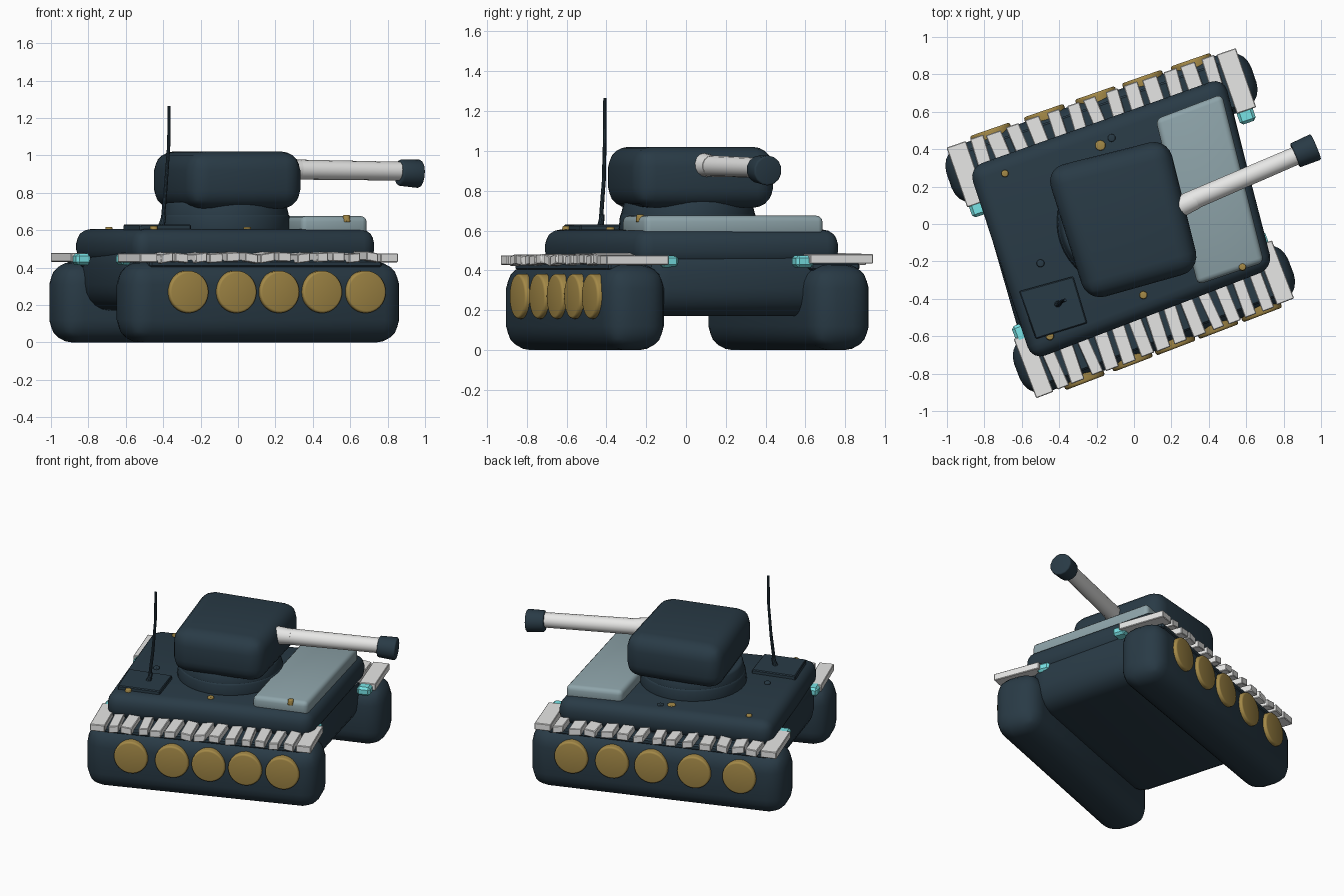
import bpy, bmesh, math, random
from mathutils import Vector, Matrix

random.seed(4)
old = bpy.data.objects.get("Cube")
if old:
    bpy.data.objects.remove(old, do_unlink=True)


def material(name, rgb):
    m = bpy.data.materials.new(name)
    m.use_nodes = True
    m.diffuse_color = (*rgb, 1)
    m.node_tree.nodes["Principled BSDF"].inputs["Base Color"].default_value = (*rgb, 1)
    return m


NAVY = material("dark_navy", (0.022, 0.043, 0.061))
GREY = material("panel_grey", (0.27, 0.37, 0.40))
WHITE = material("off_white", (0.80, 0.80, 0.79))
GOLD = material("gold", (0.37, 0.25, 0.063))
CYAN = material("cyan", (0.19, 0.77, 0.79))


def finish(name, bm, mat, angle=35):
    bmesh.ops.recalc_face_normals(bm, faces=bm.faces)
    me = bpy.data.meshes.new(name)
    bm.to_mesh(me)
    bm.free()
    me.materials.append(mat)
    me.shade_smooth()
    me.set_sharp_from_angle(angle=math.radians(angle))
    ob = bpy.data.objects.new(name, me)
    bpy.context.collection.objects.link(ob)
    return ob


def slab(name, corners, z0, z1, mat, bevel=0.0, segs=4):
    """Extruded footprint with rounded edges."""
    bm = bmesh.new()
    base = bm.faces.new([bm.verts.new((x, y, z0)) for x, y in corners])
    up = bmesh.ops.extrude_face_region(bm, geom=[base])["geom"]
    for v in up:
        if isinstance(v, bmesh.types.BMVert):
            v.co.z = z1
    if bevel:
        bmesh.ops.bevel(bm, geom=bm.edges[:], offset=bevel, segments=segs,
                        profile=0.5, affect='EDGES', clamp_overlap=True)
    return finish(name, bm, mat)


def rod(name, a, b, r0, r1, mat, sides=24, bevel=0.0):
    """Cylinder or cone between two points."""
    a, b = Vector(a), Vector(b)
    d = b - a
    bm = bmesh.new()
    mx = Matrix.Translation((a + b) / 2) @ d.to_track_quat('Z', 'Y').to_matrix().to_4x4()
    bmesh.ops.create_cone(bm, cap_ends=True, segments=sides, radius1=r0, radius2=r1,
                          depth=d.length, matrix=mx)
    if bevel:
        rims = [e for e in bm.edges if any(len(f.verts) > 4 for f in e.link_faces)]
        bmesh.ops.bevel(bm, geom=rims, offset=bevel, segments=3, profile=0.5, affect='EDGES')
    return finish(name, bm, mat)


# Hull: wide deck over a narrower belly, with the raised front panel
slab("deck", [(-0.885, 0.30), (0.48, 0.785), (0.745, -0.235), (-0.545, -0.73)],
     0.42, 0.605, NAVY, 0.075)
slab("lower_hull", [(-0.87, 0.305), (0.49, 0.765), (0.735, -0.215), (-0.585, -0.685)],
     0.17, 0.55, NAVY, 0.14, 5)
slab("front_panel", [(0.115, 0.56), (0.47, 0.695), (0.695, -0.205), (0.34, -0.325)],
     0.57, 0.675, GREY, 0.03, 3)

# Turret on its two-step ring
rod("ring_lower", (-0.065, 0.01, 0.59), (-0.065, 0.01, 0.69), 0.35, 0.34, NAVY, 40, 0.02)
rod("ring_upper", (-0.065, 0.01, 0.67), (-0.065, 0.01, 0.75), 0.34, 0.32, NAVY, 40, 0.015)
slab("turret", [(-0.475, 0.295), (0.18, 0.46), (0.355, -0.245), (-0.25, -0.415)],
     0.715, 1.02, NAVY, 0.10, 5)

# Gun
rod("gun_root", (0.19, 0.07, 0.93), (0.33, 0.13, 0.925), 0.065, 0.052, WHITE, 14)
rod("gun_barrel", (0.25, 0.10, 0.925), (0.90, 0.38, 0.915), 0.054, 0.050, WHITE, 14)
rod("muzzle", (0.86, 0.366, 0.908), (0.973, 0.413, 0.901), 0.070, 0.076, NAVY, 14, 0.01)

# Hatch and bent antenna
slab("hatch", [(-0.615, -0.36), (-0.325, -0.28), (-0.25, -0.53), (-0.525, -0.615)],
     0.59, 0.63, NAVY, 0.006, 1)
rod("antenna_base", (-0.41, -0.43, 0.62), (-0.395, -0.42, 0.68), 0.018, 0.012, NAVY, 10)
path = [(-0.405, -0.43, 0.62), (-0.385, -0.413, 0.85), (-0.37, -0.408, 1.06), (-0.368, -0.408, 1.265)]
for i, (a, b) in enumerate(zip(path, path[1:])):
    rod(f"antenna_{i + 1}", a, b, 0.011 - 0.001 * i, 0.010 - 0.001 * i, NAVY, 10)

# Bolts on the deck
bolts = [(-0.69, 0.27, 0.60, 0.022, GOLD), (0.05, -0.38, 0.60, 0.024, GOLD),
         (-0.45, -0.60, 0.605, 0.024, GOLD), (0.58, -0.23, 0.663, 0.022, GOLD),
         (-0.18, 0.42, 0.595, 0.032, GOLD),
         (-0.50, -0.21, 0.60, 0.024, NAVY), (-0.12, 0.46, 0.595, 0.024, NAVY)]
for i, (x, y, z, r, mat) in enumerate(bolts):
    rod(f"bolt_{i + 1}", (x, y, z - 0.02), (x, y, z + 0.018), r, r * 0.85, mat, 10, 0.005)


def running_gear(side, rear, front, sign, wheels):
    """Track block, wheels, top plates and brackets of one side."""
    rear, front = Vector(rear), Vector(front)
    d = (front - rear).normalized()
    out = Vector((-d.y, d.x)) * sign
    length = (front - rear).length

    def at(s, o):
        return rear + d * s + out * o

    def quad(s0, s1, o0, o1, skew=0.0):
        return [at(s0 + skew, o0), at(s1 + skew, o0), at(s1 - skew, o1), at(s0 - skew, o1)]

    slab(f"{side}_track", quad(0, length, -0.165, 0.16), 0, 0.43, NAVY, 0.12, 5)

    for i, s in enumerate(wheels):
        a, b = at(s, 0.10), at(s, 0.185)
        rod(f"{side}_wheel_{i + 1}", (a.x, a.y, 0.27), (b.x, b.y, 0.27),
            0.113, 0.113, GOLD, 32, 0.012)

    # Uneven plates along the top, wider at both ends
    count = 15
    step = (length - 0.09) / count
    for i in range(count):
        end = i in (0, count - 1)
        s = 0.045 + step * (i + 0.5)
        half = step * (0.5 if end else random.uniform(0.31, 0.40))
        skew = 0 if end else random.uniform(-0.012, 0.012)
        lift = random.uniform(-0.004, 0.004)
        ob = slab(f"{side}_plate_{i + 1}",
                  quad(s - half, s + half, -0.17, 0.17 - 0.01 * random.random(), skew),
                  0.43 + lift, 0.478 + lift, WHITE, 0.004, 1)
        if not end:
            tilt = random.uniform(-0.2, 0.2)
            for v in ob.data.vertices:
                v.co.z += ((v.co.xy - rear).dot(d) - s) * tilt

    # Strip under the plates
    slab(f"{side}_tread", quad(0.12, length - 0.12, -0.14, 0.12), 0.40, 0.44, NAVY, 0.01, 1)

    # Brackets reaching from the end plates under the deck
    for end, s in (("rear", 0.10), ("front", length - 0.11)):
        slab(f"{side}_{end}_bracket", quad(s - 0.045, s + 0.045, -0.235, -0.14),
             0.415, 0.476, CYAN, 0.015, 1)


running_gear("right", (-0.625, -0.79), (0.84, -0.23), -1, [0.32, 0.595, 0.84, 1.085, 1.335])
running_gear("left", (-0.99, 0.235), (0.64, 0.80), 1, [0.295, 0.60, 0.89, 1.155, 1.43])
